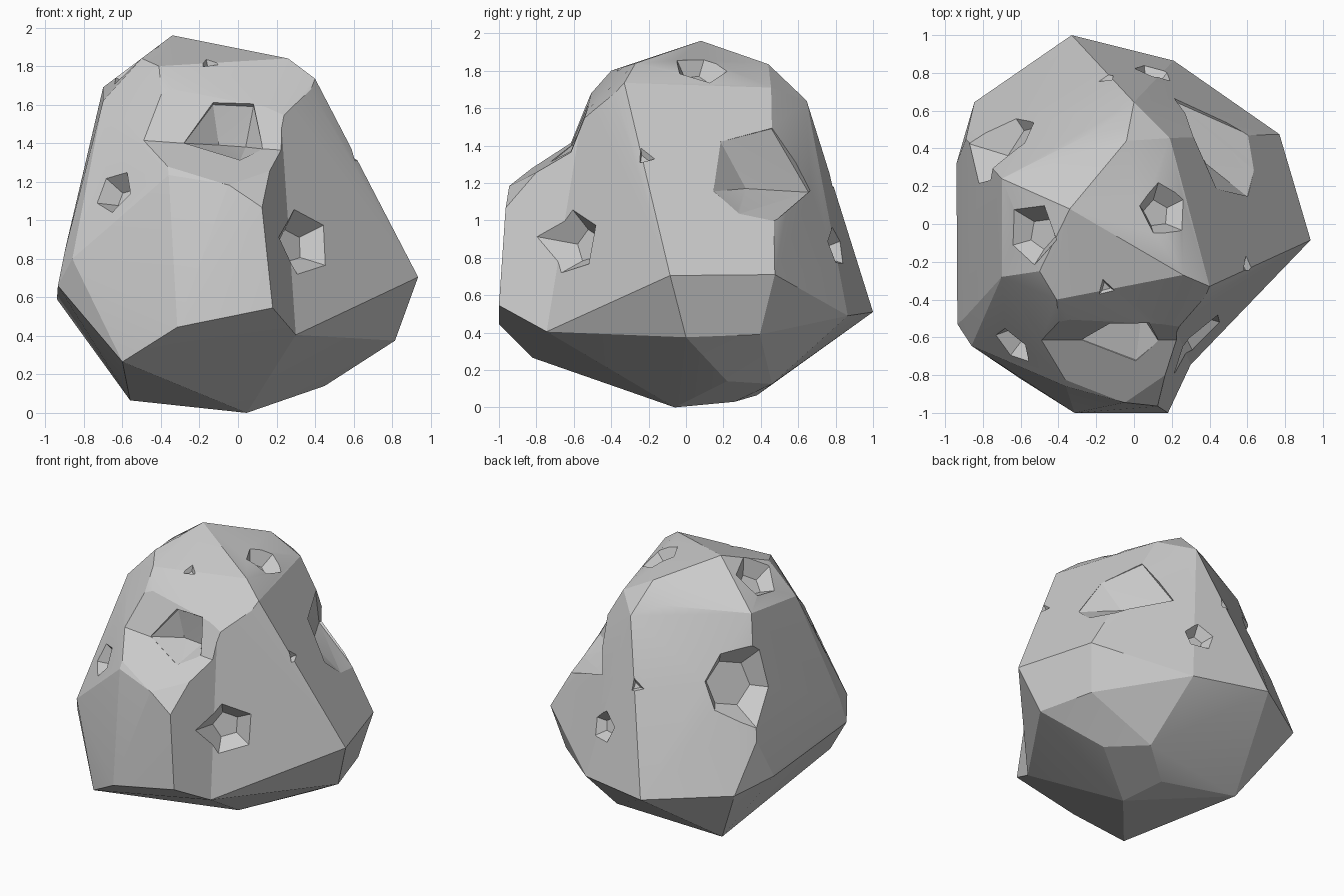
import bpy, bmesh, math
from mathutils import Vector, Matrix
from mathutils.bvhtree import BVHTree

if "Cube" in bpy.data.objects:
    bpy.data.objects.remove(bpy.data.objects["Cube"])


def make_object(name, bm):
    bmesh.ops.recalc_face_normals(bm, faces=bm.faces)
    mesh = bpy.data.meshes.new(name)
    bm.to_mesh(mesh)
    bm.free()
    obj = bpy.data.objects.new(name, mesh)
    bpy.context.collection.objects.link(obj)
    return obj


def hull(name, points):
    bm = bmesh.new()
    for p in points:
        bm.verts.new(p)
    bmesh.ops.convex_hull(bm, input=bm.verts)
    loose = [v for v in bm.verts if not v.link_faces]
    bmesh.ops.delete(bm, geom=loose, context='VERTS')
    bmesh.ops.dissolve_limit(bm, angle_limit=math.radians(2),
                             verts=bm.verts, edges=bm.edges)
    return make_object(name, bm)


def carve(target, cutter):
    cutter.hide_render = True
    mod = target.modifiers.new("carve", 'BOOLEAN')
    mod.operation = 'DIFFERENCE'
    mod.solver = 'EXACT'
    mod.object = cutter
    bpy.context.view_layer.objects.active = target
    bpy.ops.object.modifier_apply(modifier=mod.name)
    bpy.data.objects.remove(cutter)


# Boulder body: chipped convex block
crown = [(-.34, .08, 1.96), (.26, -.27, 1.84), (.19, .455, 1.71), (.40, -.33, 1.735),
         (-.04, .44, 1.835), (-.17, .51, 1.71), (0, .645, 1.64),
         (-.41, -.40, 1.80), (-.50, -.25, 1.84), (-.70, -.28, 1.62), (-.70, .24, 1.69)]
waist = [(-.33, 1, .51), (.21, .865, .49), (.77, .475, .71), (.935, -.085, .705),
         (.30, -.745, .405), (.18, -1, .545), (-.315, -1, .445), (-.935, -.53, .66),
         (-.86, -.645, .80), (-.90, -.5, .835), (-.94, .32, .59), (-.845, .645, .54),
         (-.89, .45, .88), (-.48, -.61, 1.42), (.25, -.61, 1.355), (-.36, -.86, 1.235),
         (-.05, -.945, 1.185), (.135, -.965, 1.06)]
base = [(.815, 0, .375), (.70, .395, .39), (-.60, -.82, .265), (.045, -.06, 0),
        (.45, .22, .14), (.24, .46, .125), (-.02, .26, .03), (-.56, .38, .065)]
boulder = hull("boulder", crown + waist + base)

# Broad chipped ledge across the upper front
section = [(-.45, 1.80), (-.615, 1.38), (-.945, 1.18), (-1.3, 1.1), (-1.3, 2.1), (-.5, 2.1)]
carve(boulder, hull("ledge_cutter",
                    [(x, y, z - .07 * x) for x in (-1, 1) for y, z in section]))

# Long V-shaped chip down the front right: a valley line with two slopes
valley_low, valley_high = Vector((.30, -.745, .405)), Vector((.235, -.59, 1.355))
along = valley_high - valley_low
slope_right = (Vector((.935, -.085, .705)) - valley_low) * 1.5
slope_left = (Vector((.18, -1, .545)) - valley_low) * 2.5
ends = [valley_low - along * .4, valley_low + along * 1.6]
carve(boulder, hull("chip_cutter", [e + s for e in ends
                                    for s in (Vector(), slope_right, slope_left)]))

surface = BVHTree.FromObject(boulder, bpy.context.evaluated_depsgraph_get())


# Craters: tapered pits with a flat floor, sunk along the surface normal
def crater(center, radius, sides, depth, turn, normal=None, floor=.5):
    spot, n, _, _ = surface.find_nearest(Vector(center))
    n = Vector(normal).normalized() if normal else n
    above = .5 * radius
    taper = (1 - floor) * radius / depth
    bm = bmesh.new()
    bmesh.ops.create_cone(bm, cap_ends=True, segments=sides, radius1=floor * radius,
                          radius2=radius + taper * above, depth=depth + above)
    bm.transform(Matrix.Translation(spot + n * (above - depth) / 2)
                 @ n.to_track_quat('Z', 'Y').to_matrix().to_4x4()
                 @ Matrix.Rotation(math.radians(turn), 4, 'Z'))
    carve(boulder, make_object("crater_cutter", bm))


# Irregular pits: rim outline, deepest points, outward direction
def pit(rim, deep, outward):
    lifted = [Vector(p) + Vector(outward) for p in rim]
    carve(boulder, hull("pit_cutter", [Vector(p) for p in rim + deep] + lifted))


pit([(-.28, -.61, 1.40), (-.13, -.51, 1.60), (.08, -.50, 1.59), (.13, -.62, 1.37),
     (.01, -.72, 1.31)], [(-.10, -.48, 1.39), (.04, -.48, 1.38)], (0, -.25, .15))
pit([(.437, .185, 1.42), (.31, .457, 1.49), (.20, .655, 1.15), (.604, .475, .995),
     (.635, .285, 1.035), (.60, .145, 1.155)], [(.38, .32, 1.17)], (.15, .1, .09))
crater((-.63, -.63, 1.14), .12, 5, .10, 50)
crater((.37, -.63, .89), .18, 5, .11, 85)
crater((.15, .07, 1.80), .15, 5, .09, 40)
crater((-.53, -.05, 1.79), .17, 5, .10, 60)
crater((-.72, .45, 1.25), .27, 6, .12, 15, (-.85, .45, .3), .6)
crater((.11, .81, .86), .11, 5, .07, 70)

# Small nicks along the ridges
for spot in [(.60, -.22, 1.34), (-.15, -.34, 1.81), (-.14, .78, 1.21)]:
    crater(spot, .055, 3, .03, 15)

bpy.ops.object.select_all(action='DESELECT')
boulder.select_set(True)
bpy.context.view_layer.objects.active = boulder
bpy.ops.object.shade_smooth_by_angle(angle=math.radians(15))
